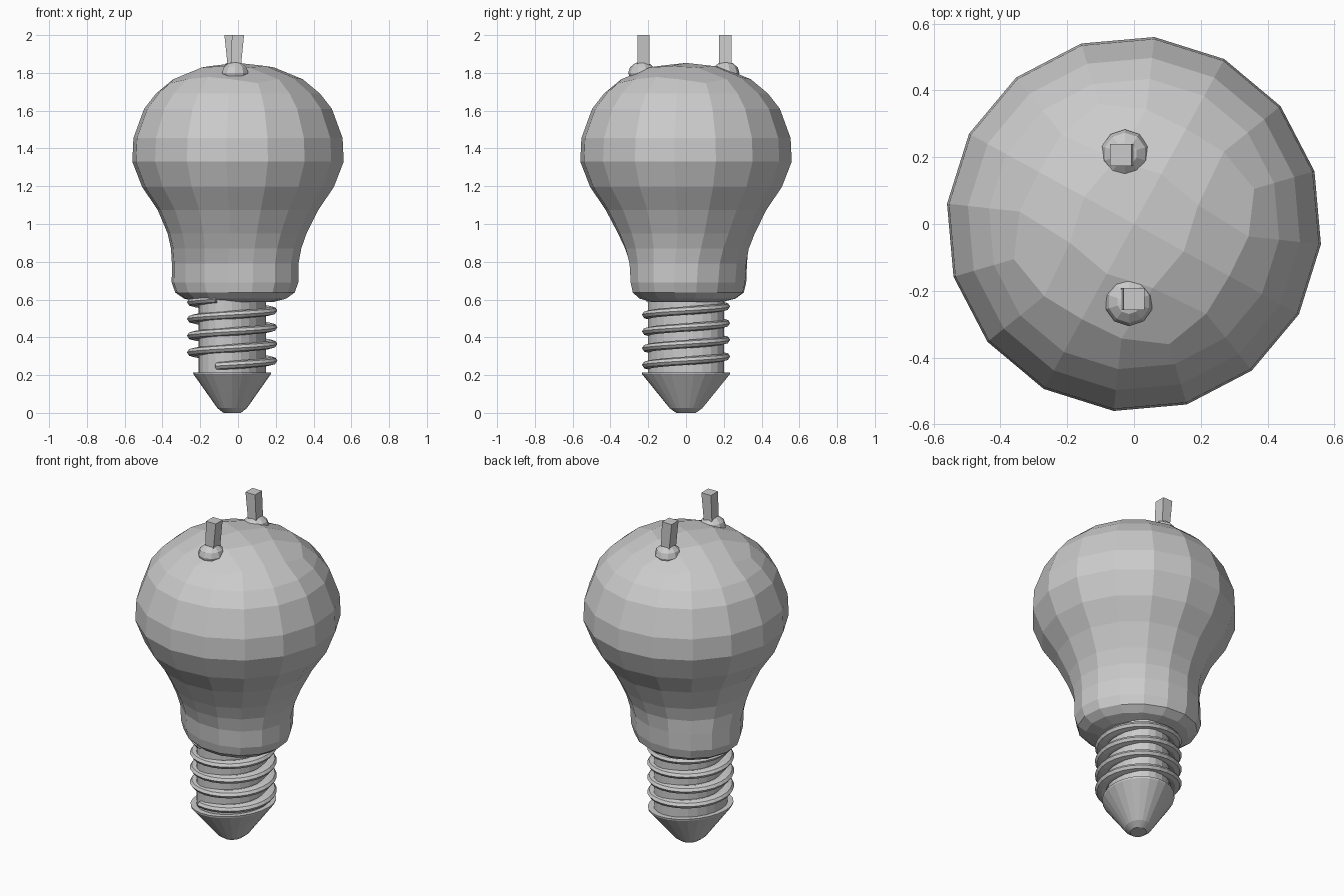
import bpy, bmesh, math
from mathutils import Matrix

if "Cube" in bpy.data.objects:
    bpy.data.objects.remove(bpy.data.objects["Cube"])


def finish(bm, name):
    bmesh.ops.recalc_face_normals(bm, faces=bm.faces)
    mesh = bpy.data.meshes.new(name)
    bm.to_mesh(mesh)
    bm.free()
    obj = bpy.data.objects.new(name, mesh)
    bpy.context.collection.objects.link(obj)
    return obj


def bridge(bm, rings):
    for a, b in zip(rings, rings[1:]):
        n = len(a)
        for i in range(n):
            j = (i + 1) % n
            bm.faces.new((a[i], a[j], b[j], b[i]))


def oval(a, rx, ry, skew):
    """Point on an oval whose long axis is skewed towards a diagonal."""
    return (rx * math.cos(a),
            ry * (skew * math.cos(a) + math.sqrt(1 - skew * skew) * math.sin(a)))


def loft(bm, profile, sides, start=0.0):
    """Profile rows: z, x radius, y radius, x centre, y centre, skew."""
    rings = []
    for z, rx, ry, cx, cy, skew in profile:
        pts = [oval(start + math.tau * i / sides, rx, ry, skew) for i in range(sides)]
        rings.append([bm.verts.new((cx + x, cy + y, z)) for x, y in pts])
    bridge(bm, rings)
    bm.faces.new(rings[0])
    return rings[-1]


# Pear-shaped glass, with a slightly skewed neck
START = math.radians(-6.2)
bm = bmesh.new()
rim = loft(bm, [
    (0.587, 0.20, 0.19, -0.012, 0.005, -0.12),
    (0.605, 0.272, 0.257, -0.015, 0.008, -0.13),
    (0.637, 0.318, 0.297, -0.016, 0.012, -0.14),
    (0.69, 0.337, 0.309, -0.016, 0.013, -0.14),
    (0.79, 0.337, 0.315, -0.015, 0.012, -0.12),
    (0.87, 0.347, 0.332, -0.01, 0.005, -0.06),
    (0.95, 0.37, 0.365, -0.005, 0.002, -0.02),
    (1.075, 0.428, 0.428, 0, 0, 0),
    (1.195, 0.51, 0.51, 0, 0, 0),
    (1.33, 0.563, 0.563, 0, 0, 0),
    (1.455, 0.557, 0.557, 0, 0, 0),
    (1.61, 0.50, 0.50, 0, 0, 0),
    (1.69, 0.437, 0.437, 0, 0, 0),
], 16, START)


# Crown of the glass: a 4 x 4 patch of quads instead of a fan
def crown(radius, angle):
    z = 1.853 - 0.55 * radius ** 2 - 1.5 * radius ** 4
    return bm.verts.new((radius * math.cos(angle), radius * math.sin(angle), z))


step = math.tau / 16
outer = [crown((0.345, 0.375, 0.345, 0.325)[k % 4], START + k * step) for k in range(16)]
inner = [crown((0.20, 0.17)[k % 2], START + (1 + 2 * k) * step) for k in range(8)]
top = crown(0, 0)
bridge(bm, [rim, outer])
for q in range(4):
    c = 1 + 4 * q
    before, corner, after = inner[2 * q - 1], inner[2 * q], inner[2 * q + 1]
    o = [outer[(c + d) % 16] for d in (-2, -1, 0, 1, 2)]
    bm.faces.new((o[0], o[1], corner, before))
    bm.faces.new((o[1], o[2], o[3], corner))
    bm.faces.new((o[3], o[4], after, corner))
    bm.faces.new((before, corner, after, top))
finish(bm, "glass_bulb")

# Screw shaft and pointed contact
AX, SKEW = -0.031, 0.18
for name, profile in (
        ("screw_shaft", ((0.20, 0.178, 0.203), (0.61, 0.178, 0.203))),
        ("contact_tip", ((0.0, 0.046, 0.052), (0.025, 0.078, 0.087),
                         (0.11, 0.138, 0.156), (0.205, 0.205, 0.233),
                         (0.215, 0.207, 0.235)))):
    bm = bmesh.new()
    bm.faces.new(loft(bm, [(*row, AX, 0, SKEW) for row in profile], 24))
    finish(bm, name)

# Helical thread, a flattened tube swept four turns
bm = bmesh.new()
rings = []
STEPS, TURNS, TUBE = 112, 4, 8
for s in range(STEPS + 1):
    t = TURNS * s / STEPS
    a = math.radians(-112) + math.tau * t
    ring = []
    for k in range(TUBE):
        b = math.tau * k / TUBE
        r = 0.035 * math.cos(b)
        ring.append(bm.verts.new((AX + (0.205 + r) * math.cos(a),
                                  (0.199 + r) * math.sin(a),
                                  0.248 + 0.0885 * t + 0.022 * math.sin(b))))
    rings.append(ring)
bridge(bm, rings)
bm.faces.new(rings[0])
bm.faces.new(rings[-1])
finish(bm, "screw_thread")

# Two beads on the crown, each holding a slightly leaning square pin
for side, cx, cy, base_x, top_x, pin_y in (
        ("front", -0.015, -0.233, -0.014, 0.0, -0.225),
        ("back", -0.027, 0.21, -0.025, -0.04, 0.207)):
    bm = bmesh.new()
    bmesh.ops.create_uvsphere(bm, u_segments=10, v_segments=6, radius=1)
    bm.transform(Matrix.Translation((cx, cy, 1.80)) @ Matrix.Diagonal((0.073, 0.073, 0.06, 1)))
    finish(bm, side + "_bead")

    bm = bmesh.new()
    rings = []
    for z, x, h in ((1.80, base_x, 0.026), (2.0, top_x, 0.032)):
        rings.append([bm.verts.new((x + dx * h, pin_y + dy * 0.033, z))
                      for dx, dy in ((-1, -1), (1, -1), (1, 1), (-1, 1))])
    bridge(bm, rings)
    bm.faces.new(rings[0])
    bm.faces.new(rings[1])
    finish(bm, side + "_pin")
